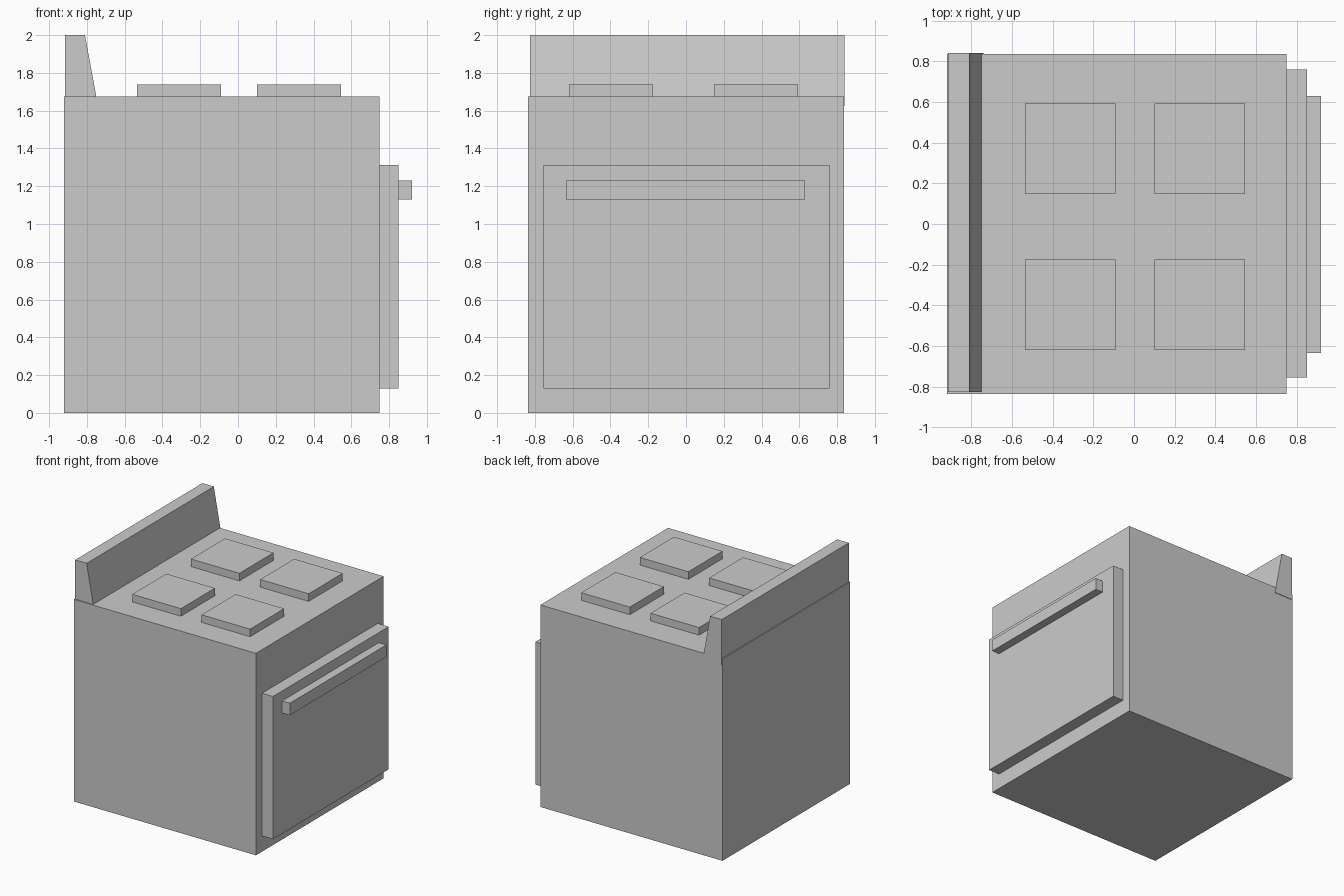
import bpy, bmesh

if "Cube" in bpy.data.objects:
    bpy.data.objects.remove(bpy.data.objects["Cube"])


def prism(name, profile, y0, y1):
    """Extrude an x-z profile along y."""
    bm = bmesh.new()
    face = bm.faces.new([bm.verts.new((x, y0, z)) for x, z in profile])
    new = bmesh.ops.extrude_face_region(bm, geom=[face])["geom"]
    verts = [v for v in new if isinstance(v, bmesh.types.BMVert)]
    bmesh.ops.translate(bm, verts=verts, vec=(0, y1 - y0, 0))
    bmesh.ops.recalc_face_normals(bm, faces=bm.faces)
    mesh = bpy.data.meshes.new(name)
    bm.to_mesh(mesh)
    bm.free()
    obj = bpy.data.objects.new(name, mesh)
    bpy.context.collection.objects.link(obj)
    return obj


def box(name, x, y, z):
    return prism(name, [(x[0], z[0]), (x[1], z[0]), (x[1], z[1]), (x[0], z[1])], *y)


TOP = 1.675

# Oven body, door and handle
box("oven_body", (-0.92, 0.75), (-0.836, 0.836), (0, TOP))
box("oven_door", (0.75, 0.85), (-0.755, 0.76), (0.13, 1.313))
box("door_handle", (0.85, 0.92), (-0.635, 0.63), (1.13, 1.23))

# Four square burners
for i, x in enumerate((-0.535, 0.1)):
    for j, y in enumerate((-0.62, 0.147)):
        box(f"burner_{i * 2 + j + 1}", (x, x + 0.445), (y, y + 0.446), (TOP, 1.738))

# Sloped back panel, slightly sunk into the body
prism("back_panel", [(-0.915, 1.625), (-0.741, 1.625), (-0.81, 2.0), (-0.915, 2.0)],
      -0.826, 0.84)
